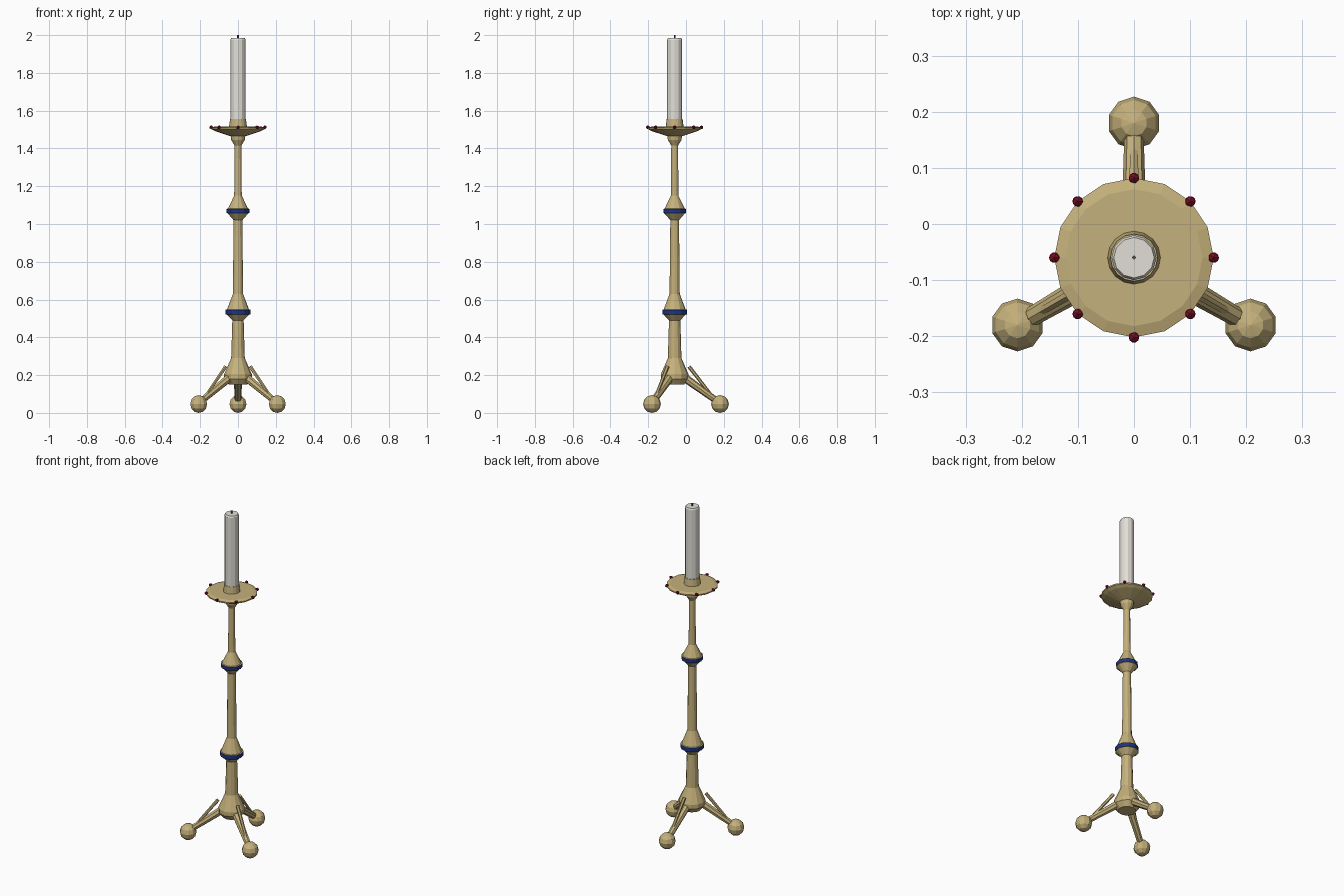
import bpy, bmesh, math
from mathutils import Vector

if "Cube" in bpy.data.objects:
    bpy.data.objects.remove(bpy.data.objects["Cube"])

AXIS_Y = -0.06  # the column stands forward of the middle of the tripod's bounds


def material(name, rgb):
    m = bpy.data.materials.new(name)
    m.diffuse_color = (*rgb, 1)
    m.use_nodes = True
    m.node_tree.nodes["Principled BSDF"].inputs["Base Color"].default_value = m.diffuse_color
    return m


BRASS = material("brass", (0.56, 0.44, 0.20))
BLUE = material("blue_enamel", (0.012, 0.035, 0.22))
RED = material("red_gem", (0.22, 0.004, 0.018))
WAX = material("white_wax", (0.76, 0.74, 0.68))
WICK = material("wick_brown", (0.12, 0.08, 0.04))


def finish(bm, name, *mats):
    bmesh.ops.recalc_face_normals(bm, faces=bm.faces)
    mesh = bpy.data.meshes.new(name)
    bm.to_mesh(mesh)
    bm.free()
    for m in mats:
        mesh.materials.append(m)
    ob = bpy.data.objects.new(name, mesh)
    bpy.context.collection.objects.link(ob)
    return ob


def lathe(name, profile, sides, mats, bands=()):
    """Turn (radius, z) points about the column axis; bands get material 1."""
    bm = bmesh.new()
    rings = [[bm.verts.new((r * math.cos(2 * math.pi * i / sides),
                            AXIS_Y + r * math.sin(2 * math.pi * i / sides), z))
              for i in range(sides)] for r, z in profile]
    for a, b in zip(rings, rings[1:]):
        for i in range(sides):
            j = (i + 1) % sides
            bm.faces.new((a[i], a[j], b[j], b[i]))
    bm.faces.new(rings[0])
    bm.faces.new(rings[-1])
    for f in bm.faces:
        z = f.calc_center_median().z
        if any(lo < z < hi for lo, hi in bands):
            f.material_index = 1
    return finish(bm, name, *mats)


def rod(name, p, q, r1, r2, sides):
    """Tapered rod between two points."""
    bm = bmesh.new()
    d = q - p
    bmesh.ops.create_cone(bm, cap_ends=True, segments=sides, radius1=r1, radius2=r2, depth=d.length)
    bm.transform(d.to_track_quat('Z', 'Y').to_matrix().to_4x4())
    bmesh.ops.translate(bm, verts=bm.verts, vec=(p + q) / 2)
    return finish(bm, name, BRASS)


def polar(angle, r, z):
    return Vector((r * math.cos(angle), AXIS_Y + r * math.sin(angle), z))


# Column: hub, shaft and two knops with enamel bands
lathe("column", [(0.050, 0.150), (0.073, 0.180), (0.073, 0.205), (0.036, 0.290),
                 (0.030, 0.490), (0.058, 0.520), (0.065, 0.522), (0.065, 0.546),
                 (0.058, 0.548), (0.027, 0.630), (0.023, 1.020), (0.054, 1.056),
                 (0.060, 1.058), (0.060, 1.080), (0.053, 1.082), (0.020, 1.150),
                 (0.018, 1.415), (0.036, 1.445), (0.040, 1.475)],
      12, (BRASS, BLUE), ((0.523, 0.545), (1.059, 1.079)))

# Drip pan and candle socket
lathe("drip_pan", [(0.040, 1.465), (0.122, 1.492), (0.142, 1.503), (0.142, 1.510),
                   (0.122, 1.516)], 16, (BRASS,))
lathe("socket", [(0.048, 1.510), (0.042, 1.557)], 16, (BRASS,))

# Candle and wick
lathe("candle", [(0.040, 1.530), (0.040, 1.975), (0.036, 1.984)], 12, (WAX,))
lathe("wick", [(0.004, 1.975), (0.004, 2.0)], 4, (WICK,))

# Gems round the pan rim
for i in range(8):
    bm = bmesh.new()
    bmesh.ops.create_icosphere(bm, subdivisions=1, radius=0.0105)
    bmesh.ops.translate(bm, verts=bm.verts, vec=polar(i * math.pi / 4, 0.142, 1.512))
    finish(bm, f"gem_{i + 1}", RED)

# Tripod: legs, braces and ball feet
for i in range(3):
    a = math.radians(90 + 120 * i)
    rod(f"leg_{i + 1}", polar(a, 0.04, 0.195), polar(a, 0.225, 0.062), 0.023, 0.017, 8)
    rod(f"leg_brace_{i + 1}", polar(a, 0.076, 0.245), polar(a, 0.205, 0.080), 0.010, 0.008, 6)
    bm = bmesh.new()
    bmesh.ops.create_uvsphere(bm, u_segments=10, v_segments=6, radius=0.047)
    bmesh.ops.translate(bm, verts=bm.verts, vec=polar(a, 0.24, 0.047))
    finish(bm, f"ball_foot_{i + 1}", BRASS)
